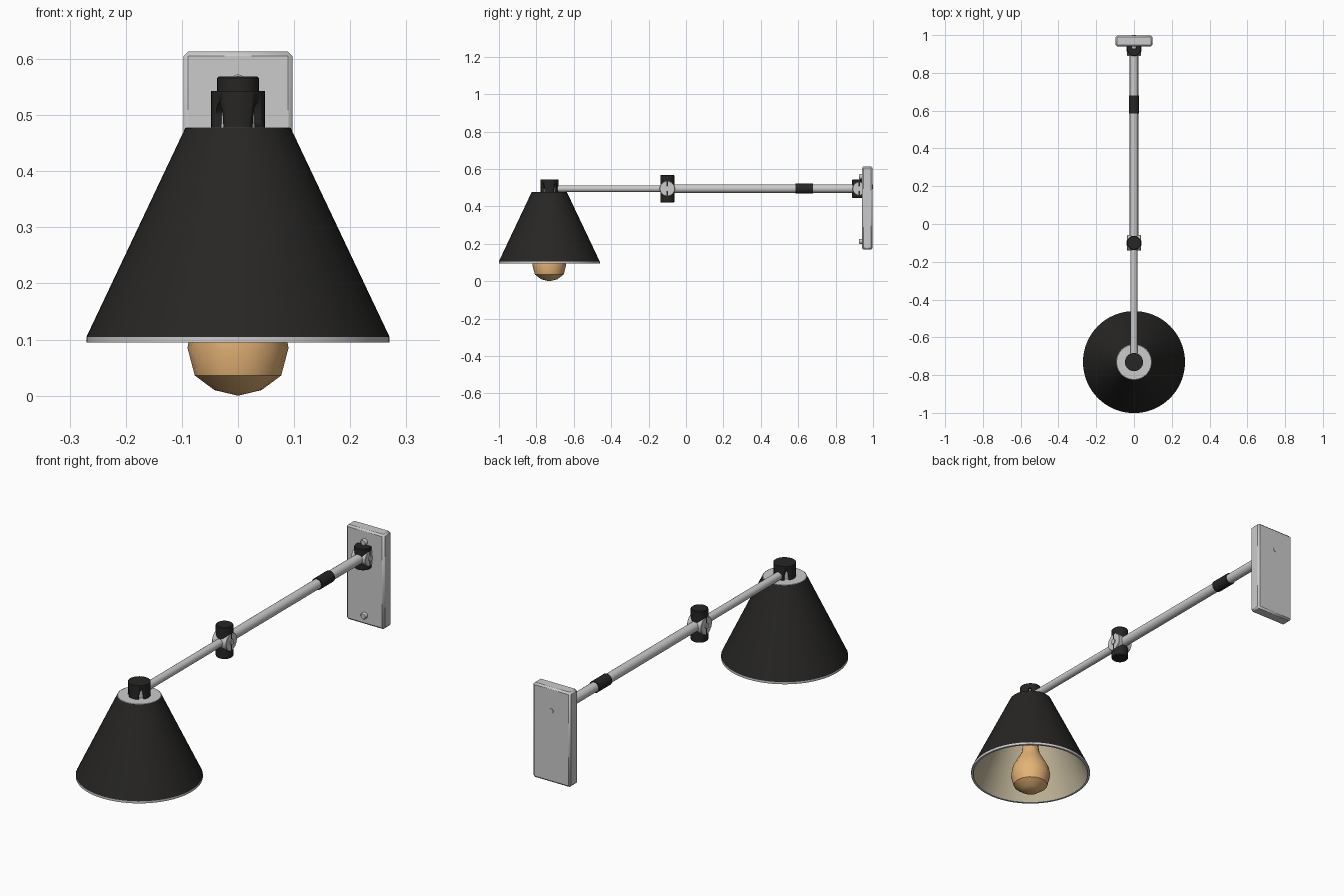
import bpy, bmesh, math
from mathutils import Vector, Matrix

if "Cube" in bpy.data.objects:
    bpy.data.objects.remove(bpy.data.objects["Cube"])

ARM_Z, LAMP_Y = 0.495, -0.731


def material(name, rgb):
    m = bpy.data.materials.new(name)
    m.diffuse_color = (*rgb, 1)
    m.use_nodes = True
    m.node_tree.nodes["Principled BSDF"].inputs["Base Color"].default_value = m.diffuse_color
    return m


BLACK = material("black_metal", (0.02, 0.019, 0.018))
CREAM = material("cream_lining", (0.55, 0.48, 0.33))
AMBER = material("amber_glass", (0.78, 0.45, 0.18))


def finish(name, bm, mat=None, bevel=0, angle=35):
    bmesh.ops.recalc_face_normals(bm, faces=bm.faces)
    me = bpy.data.meshes.new(name)
    bm.to_mesh(me)
    bm.free()
    ob = bpy.data.objects.new(name, me)
    bpy.context.collection.objects.link(ob)
    if mat:
        me.materials.append(mat)
    bpy.ops.object.select_all(action='DESELECT')
    bpy.context.view_layer.objects.active = ob
    ob.select_set(True)
    if bevel:
        b = ob.modifiers.new("bevel", 'BEVEL')
        b.width, b.segments, b.limit_method = bevel, 1, 'ANGLE'
    bpy.ops.object.shade_smooth_by_angle(angle=math.radians(angle))
    return ob


def rod(name, a, b, r, mat=None, seg=24, bevel=0):
    """Cylinder between two points."""
    a, b = Vector(a), Vector(b)
    d = b - a
    m = Matrix.Translation((a + b) / 2) @ d.to_track_quat('Z', 'Y').to_matrix().to_4x4()
    bm = bmesh.new()
    bmesh.ops.create_cone(bm, cap_ends=True, segments=seg, radius1=r, radius2=r,
                          depth=d.length, matrix=m)
    return finish(name, bm, mat, bevel)


def lathe(name, profile, mat=None, seg=48, angle=35):
    """Spin (radius, z) points around the lamp axis."""
    bm = bmesh.new()
    vs = [bm.verts.new((r, LAMP_Y, z)) for r, z in profile]
    es = [bm.edges.new(p) for p in zip(vs, vs[1:])]
    bmesh.ops.spin(bm, geom=vs + es, cent=(0, LAMP_Y, 0), axis=(0, 0, 1),
                   angle=math.tau, steps=seg, use_duplicate=False)
    bmesh.ops.remove_doubles(bm, verts=bm.verts, dist=1e-5)
    return finish(name, bm, mat, angle=angle)


def joint(name, y, half, disc_r):
    """Black upright barrel crossed by a grey pivot with a screw on each side."""
    rod(name + "_barrel", (0, y, ARM_Z - half), (0, y, ARM_Z + half), 0.0375, BLACK, bevel=0.003)
    rod(name + "_pivot", (-0.037, y, ARM_Z), (0.037, y, ARM_Z), disc_r, bevel=0.002)
    rod(name + "_pivot_screw", (-0.041, y, ARM_Z), (0.041, y, ARM_Z), 0.013, seg=8)


# Wall plate with its screws
bm = bmesh.new()
bmesh.ops.create_cube(bm, size=1, matrix=Matrix.Translation((0, 0.969, 0.391))
                      @ Matrix.Diagonal((0.195, 0.058, 0.444, 1)))
finish("wall_plate", bm, bevel=0.008, angle=20)
for label, z in (("upper", 0.558), ("lower", 0.213)):
    rod(label + "_plate_screw", (0, 0.926, z), (0, 0.95, z), 0.015, seg=10, bevel=0.003)
rod("rear_bolt", (0, 0.98, ARM_Z + 0.01), (0, 1.0, ARM_Z + 0.01), 0.011, seg=8)

# Arms, sleeve and pivots
rod("rear_arm", (0, -0.1, ARM_Z), (0, 0.945, ARM_Z), 0.0225)
rod("front_arm", (0, LAMP_Y, ARM_Z), (0, -0.1, ARM_Z), 0.018)
rod("arm_sleeve", (0, 0.585, ARM_Z), (0, 0.68, ARM_Z), 0.027, BLACK)
joint("middle_joint", -0.1, 0.074, 0.041)
joint("wall_joint", 0.926, 0.05, 0.036)

# Shade: black outside, cream lining, grey rim and top
lathe("shade_outer", [(0.094, 0.477), (0.27, 0.105)], BLACK, 64)
lathe("shade_lining", [(0, 0.468), (0.087, 0.468), (0.261, 0.096)], CREAM, 64)
lathe("shade_rim", [(0.27, 0.105), (0.27, 0.095), (0.26, 0.095), (0.26, 0.105)], None, 64)
lathe("shade_top", [(0.094, 0.476), (0.092, 0.478), (0, 0.478)], None, 64)

# Shade cap with four arched notches over a grey core
cap = rod("shade_cap", (0, LAMP_Y, 0.476), (0, LAMP_Y, 0.543), 0.048, BLACK, 32)
for turn in (45, -45):
    bm = bmesh.new()
    bmesh.ops.create_cone(bm, cap_ends=True, segments=24, radius1=1, radius2=1, depth=0.2,
                          matrix=Matrix.Translation((0, LAMP_Y, 0.476))
                          @ Matrix.Rotation(math.radians(turn), 4, 'Z')
                          @ Matrix.Diagonal((0.01, 1, 0.046, 1))
                          @ Matrix.Rotation(math.pi / 2, 4, 'X'))
    cutter = finish("notch_cutter", bm)
    cutter.hide_render = True
    cut = cap.modifiers.new("notch", 'BOOLEAN')
    cut.operation, cut.object, cut.solver = 'DIFFERENCE', cutter, 'EXACT'
    bpy.context.view_layer.objects.active = cap
    # the cut goes above the smoothing so it can be applied first
    bpy.ops.object.modifier_move_to_index(modifier=cut.name, index=0)
    bpy.ops.object.modifier_apply(modifier=cut.name)
    bpy.data.objects.remove(cutter)
rod("cap_core", (0, LAMP_Y, 0.476), (0, LAMP_Y, 0.53), 0.034)

# Bulb and socket
rod("bulb_socket", (0, LAMP_Y, 0.225), (0, LAMP_Y, 0.47), 0.036)
lathe("bulb", [(0, 0.0), (0.042, 0.01), (0.077, 0.036), (0.09, 0.085), (0.083, 0.125),
               (0.062, 0.165), (0.042, 0.2), (0.036, 0.235), (0, 0.24)], AMBER, 16, 30)
